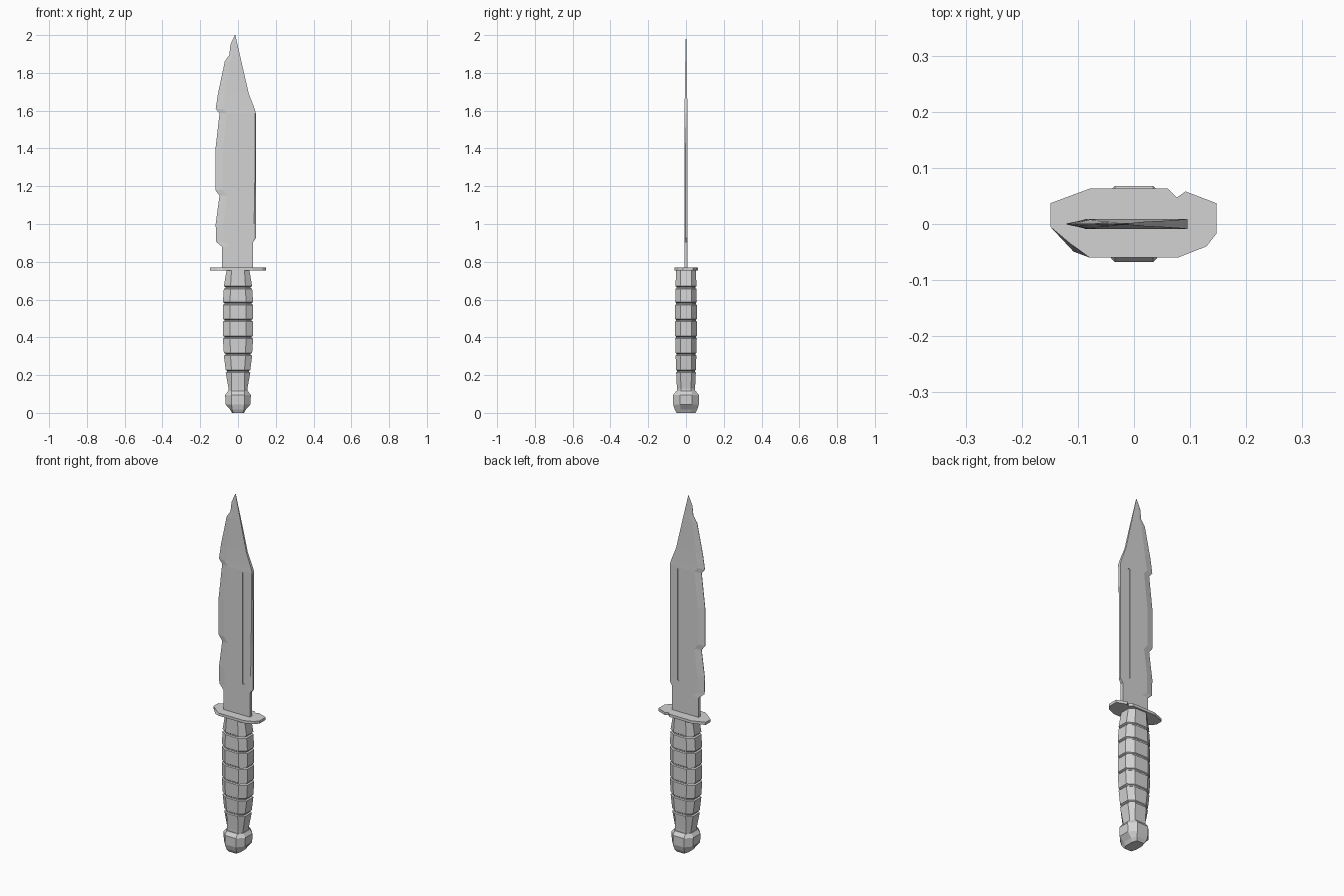
import bpy, bmesh

old = bpy.data.objects.get("Cube")
if old:
    bpy.data.objects.remove(old, do_unlink=True)

steel = bpy.data.materials.new("light_grey")
steel.use_nodes = True
grey = (0.65, 0.65, 0.65, 1)
steel.diffuse_color = grey
steel.node_tree.nodes["Principled BSDF"].inputs["Base Color"].default_value = grey


def loft(name, rings):
    """Join rings of equal point count with quads and cap both ends."""
    bm = bmesh.new()
    loops = [[bm.verts.new(p) for p in ring] for ring in rings]
    n = len(loops[0])
    for a, b in zip(loops, loops[1:]):
        for i in range(n):
            j = (i + 1) % n
            bm.faces.new((a[i], a[j], b[j], b[i]))
    bm.faces.new(loops[0])
    bm.faces.new(loops[-1])
    bmesh.ops.recalc_face_normals(bm, faces=bm.faces)
    mesh = bpy.data.meshes.new(name)
    bm.to_mesh(mesh)
    bm.free()
    mesh.materials.append(steel)
    obj = bpy.data.objects.new(name, mesh)
    bpy.context.collection.objects.link(obj)
    return obj


def octagon(z, hx, hy, fx, fy):
    """Eight-sided ring: half widths hx, hy and half flats fx, fy."""
    quarter = [(hx, fy), (fx, hy)]
    half = quarter + [(-x, y) for x, y in reversed(quarter)]
    full = half + [(-x, -y) for x, y in half]
    return [(x, y, z) for x, y in full]


# Grip: swelling octagon with a narrow groove between the segments
stations = [(0.22, 0.065, 0.052), (0.31, 0.075, 0.055), (0.40, 0.08, 0.057),
            (0.49, 0.08, 0.057), (0.579, 0.08, 0.057), (0.664, 0.075, 0.055)]
grip_rings = [octagon(0.09, 0.05, 0.048, 0.034, 0.026),
              octagon(0.13, 0.05, 0.048, 0.034, 0.026)]
for z, hx, hy in stations:
    for dz, cut in ((-0.007, 0), (-0.003, 1), (0.003, 1), (0.007, 0)):
        grip_rings.append(octagon(z + dz, hx - 0.008 * cut, hy - 0.005 * cut,
                                  hx * 0.53 - 0.002 * cut, 0.03 - 0.002 * cut))
grip_rings.append(octagon(0.757, 0.06, 0.053, 0.034, 0.028))
loft("grip", grip_rings)

# Pommel
loft("pommel", [octagon(0, 0.032, 0.05, 0.024, 0.022),
                octagon(0.018, 0.042, 0.06, 0.032, 0.028),
                octagon(0.045, 0.066, 0.068, 0.034, 0.032),
                octagon(0.095, 0.068, 0.068, 0.034, 0.032),
                octagon(0.115, 0.053, 0.052, 0.034, 0.028)])

# Guard: flat plate with a nick at the back and a worn lower-front corner
plate = [(-0.149, 0.037), (-0.079, 0.063), (0.06, 0.063), (0.076, 0.047),
         (0.092, 0.058), (0.147, 0.037), (0.147, -0.017), (0.129, -0.04),
         (0.078, -0.06), (-0.079, -0.06), (-0.108, -0.049), (-0.149, -0.005)]
worn = [(-0.112, -0.036) if p == (-0.108, -0.049) else p for p in plate]
loft("guard", [[(x, y, 0.755) for x, y in plate],
               [(x, y, 0.77) for x, y in worn]])


# Blade: rows of height, edge x, spine x, half thickness, edge half thickness
def blade_ring(z, edge, spine, t, e):
    bevel = edge + min(0.04, (spine - edge) * 0.3)
    chamfer = 0.012 * max(0, (1.54 - z) / 0.64) if z > 0.92 else 0
    lip = spine - max(chamfer, (spine - edge) * 0.02)
    side = t * 0.3 if chamfer else t
    return [(edge, -e, z), (bevel, -t, z), (lip, -t, z), (spine, -side, z),
            (spine, t, z), (lip, t, z), (bevel, t, z), (edge, e, z)]


rows = [(0.765, -0.085, 0.08, 0.009, 0.009), (0.88, -0.085, 0.08, 0.009, 0.009),
        (0.905, -0.115, 0.08, 0.009, 0.001), (0.925, -0.117, 0.095, 0.009, 0.001),
        (1.0, -0.118, 0.095, 0.009, 0.001), (1.15, -0.098, 0.095, 0.009, 0.001),
        (1.18, -0.12, 0.095, 0.009, 0.001), (1.39, -0.12, 0.095, 0.009, 0.001),
        (1.585, -0.098, 0.095, 0.009, 0.001), (1.61, -0.118, 0.088, 0.008, 0.001),
        (1.69, -0.106, 0.057, 0.006, 0.001), (1.86, -0.07, 0.018, 0.004, 0.001),
        (1.895, -0.046, 0.01, 0.003, 0.001), (1.95, -0.04, -0.003, 0.002, 0.0005),
        (2.0, -0.017, -0.014, 0.0008, 0.0003)]
blade = loft("blade", [blade_ring(*r) for r in rows])

# Fuller: a narrow slot cut into each flat of the blade
for side, label in ((-1, "front"), (1, "back")):
    near, far = side * 0.005, side * 0.02
    cutter = loft(label + "_fuller_cutter",
                  [[(0.034, near, z), (0.046, near, z),
                    (0.046, far, z), (0.034, far, z)] for z in (0.945, 1.575)])
    cutter.hide_render = True
    cutter.hide_viewport = True
    mod = blade.modifiers.new(label + "_fuller", "BOOLEAN")
    mod.operation = "DIFFERENCE"
    mod.solver = "EXACT"
    mod.object = cutter
